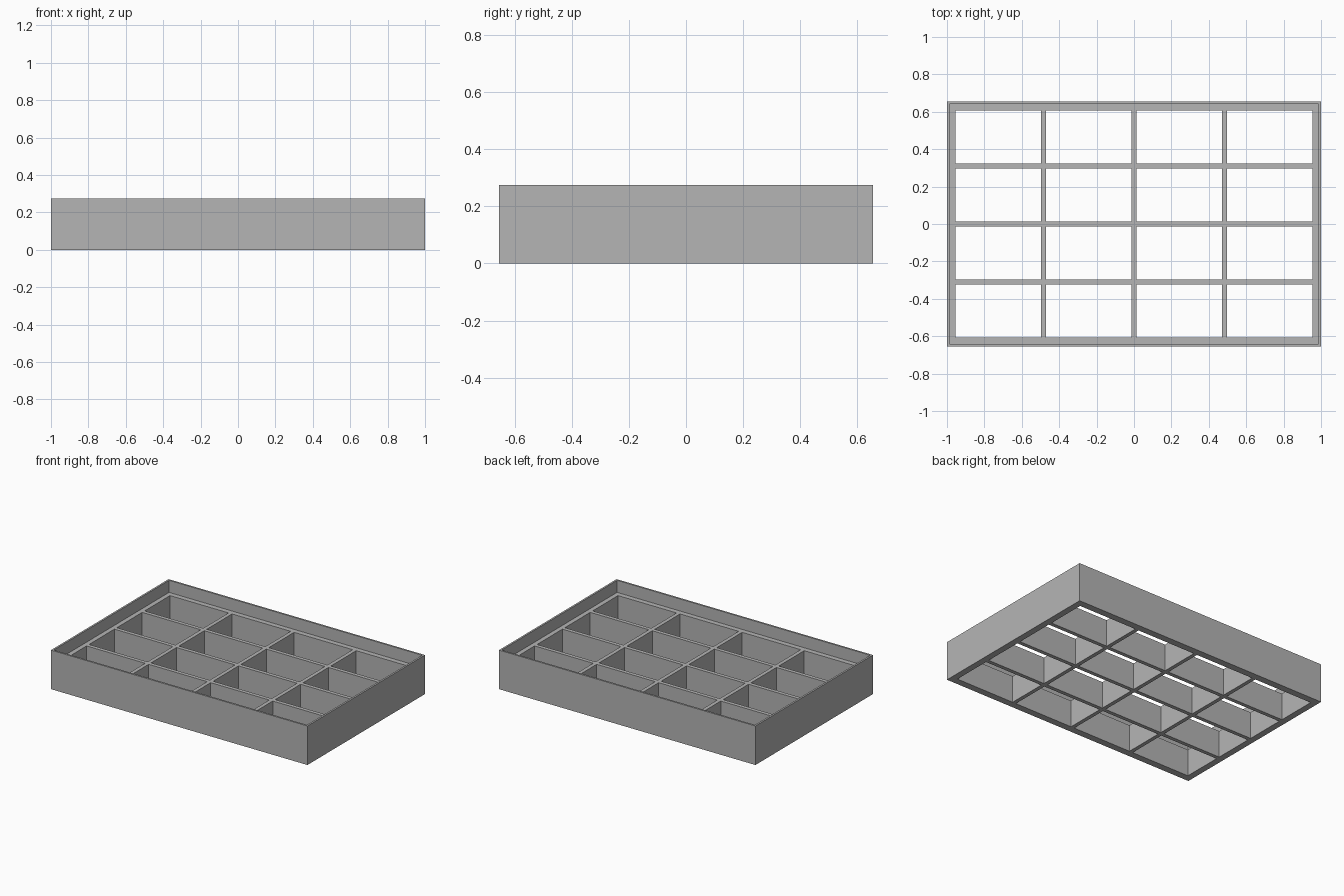
import bpy
import bmesh

if "Cube" in bpy.data.objects:
    bpy.data.objects.remove(bpy.data.objects["Cube"], do_unlink=True)

LENGTH, WIDTH, HEIGHT = 2.0, 1.31, 0.275
RIM = 0.013          # thin outer wall
TRAY_HEIGHT = 0.19   # ledge and divider tops
OPEN_X, OPEN_Y = 1.909, 1.212   # area covered by the compartments
DIVIDER = 0.027
CELLS = 4

grey = bpy.data.materials.new("plain grey")
grey.use_nodes = True
colour = (0.46, 0.46, 0.46, 1)
grey.diffuse_color = colour
grey.node_tree.nodes["Principled BSDF"].inputs["Base Color"].default_value = colour


def cell_edges(span):
    """Start and end of every compartment along one axis."""
    size = (span - (CELLS - 1) * DIVIDER) / CELLS
    edges = []
    for i in range(CELLS):
        start = -span / 2 + i * (size + DIVIDER)
        edges += [start, start + size]
    return edges


def pierced_block(name, xs, ys, height):
    """Block over the lines xs, ys with a hole wherever both intervals are odd."""
    bm = bmesh.new()
    grid = [[bm.verts.new((x, y, 0)) for y in ys] for x in xs]
    for i in range(len(xs) - 1):
        for j in range(len(ys) - 1):
            if not (i % 2 and j % 2):
                bm.faces.new((grid[i][j], grid[i + 1][j],
                              grid[i + 1][j + 1], grid[i][j + 1]))
    base = bm.faces[:]
    top = bmesh.ops.extrude_face_region(bm, geom=base, use_keep_orig=True)["geom"]
    verts = [v for v in top if isinstance(v, bmesh.types.BMVert)]
    bmesh.ops.translate(bm, verts=verts, vec=(0, 0, height))
    bmesh.ops.recalc_face_normals(bm, faces=bm.faces[:])
    mesh = bpy.data.meshes.new(name)
    bm.to_mesh(mesh)
    bm.free()
    mesh.materials.append(grey)
    obj = bpy.data.objects.new(name, mesh)
    bpy.context.collection.objects.link(obj)
    return obj


# Tall thin rim around the outside
hx, hy = LENGTH / 2, WIDTH / 2
ix, iy = hx - RIM, hy - RIM
pierced_block("outer_rim", [-hx, -ix, ix, hx], [-hy, -iy, iy, hy], HEIGHT)

# Lower ledge and dividers with open compartments
pierced_block("divider_tray",
              [-ix] + cell_edges(OPEN_X) + [ix],
              [-iy] + cell_edges(OPEN_Y) + [iy], TRAY_HEIGHT)
